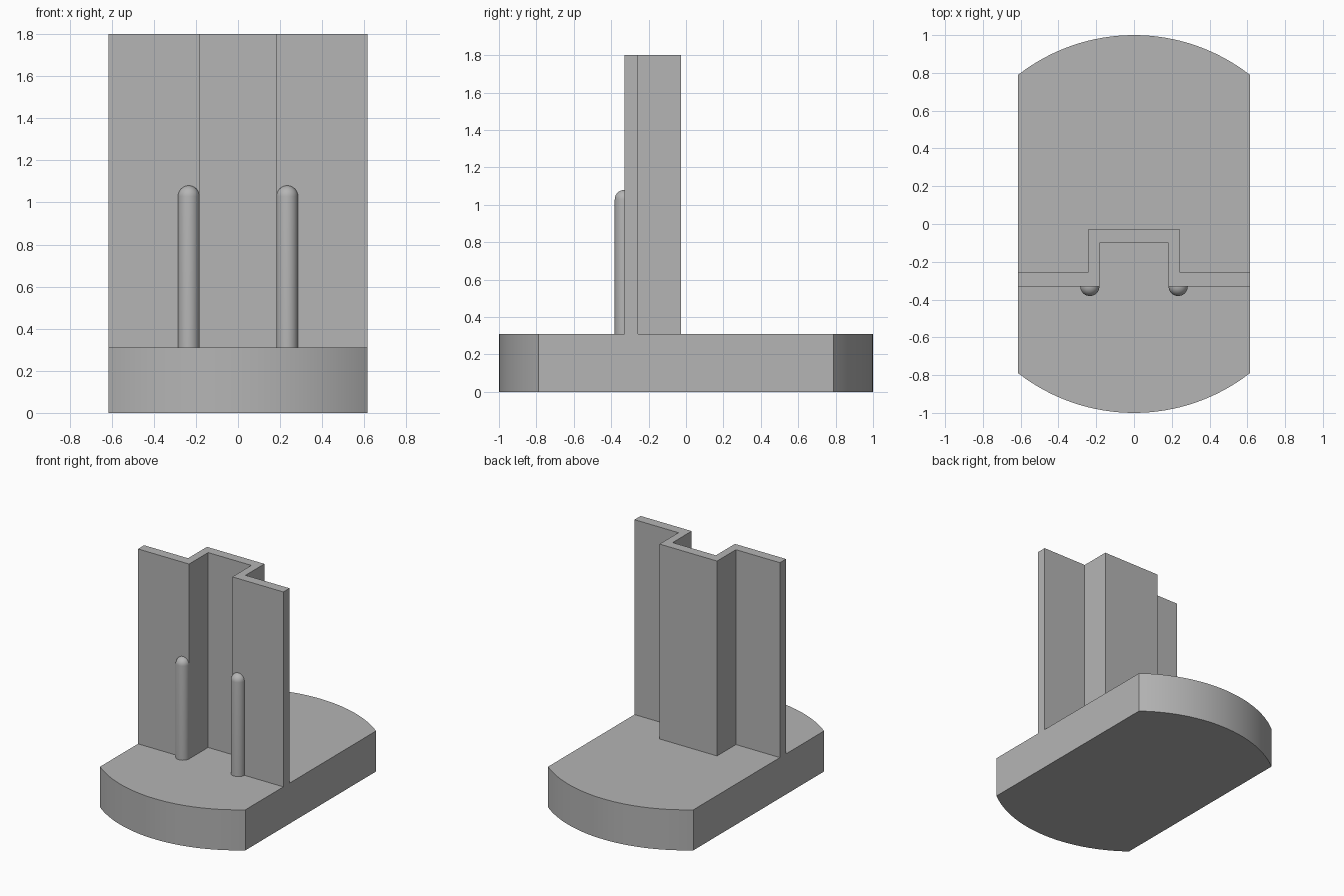
import bpy
import bmesh
import math

cube = bpy.data.objects.get("Cube")
if cube:
    bpy.data.objects.remove(cube, do_unlink=True)

GREY = (0.46, 0.46, 0.46, 1.0)
HALF_WIDTH = 0.615
BASE_TOP = 0.31
WALL_TOP = 1.8
WALL_FRONT = -0.33

grey = bpy.data.materials.new("plain grey")
grey.use_nodes = True
grey.diffuse_color = GREY
grey.node_tree.nodes["Principled BSDF"].inputs["Base Color"].default_value = GREY


def add_object(name, bm, smooth_angle=None):
    bmesh.ops.recalc_face_normals(bm, faces=bm.faces)
    mesh = bpy.data.meshes.new(name)
    bm.to_mesh(mesh)
    bm.free()
    mesh.materials.append(grey)
    obj = bpy.data.objects.new(name, mesh)
    bpy.context.collection.objects.link(obj)
    if smooth_angle:
        bpy.ops.object.select_all(action="DESELECT")
        obj.select_set(True)
        bpy.context.view_layer.objects.active = obj
        bpy.ops.object.shade_smooth_by_angle(angle=math.radians(smooth_angle))
    return obj


def prism(name, outline, bottom, top, smooth_angle=None):
    bm = bmesh.new()
    face = bm.faces.new([bm.verts.new((x, y, bottom)) for x, y in outline])
    side = bmesh.ops.extrude_face_region(bm, geom=[face], use_keep_orig=True)
    moved = [v for v in side["geom"] if isinstance(v, bmesh.types.BMVert)]
    bmesh.ops.translate(bm, verts=moved, vec=(0, 0, top - bottom))
    return add_object(name, bm, smooth_angle)


# Base: unit disc with its two sides cut off straight
STEPS = 32
edge_angle = math.acos(HALF_WIDTH)
sweep = math.pi - 2 * edge_angle
back_arc = [(math.cos(edge_angle + sweep * i / STEPS),
             math.sin(edge_angle + sweep * i / STEPS)) for i in range(STEPS + 1)]
front_arc = [(-x, -y) for x, y in back_arc]
prism("base", back_arc + front_arc, 0, BASE_TOP, 30)

# Upright wall: folded sheet with a channel in the middle
right_half = [(-HALF_WIDTH, WALL_FRONT), (-0.183, WALL_FRONT), (-0.183, -0.1)]
right_back = [(-0.243, -0.028), (-0.243, -0.256), (-HALF_WIDTH, -0.256)]


def mirrored(points):
    return [(-x, y) for x, y in reversed(points)]


prism("channel_wall", right_half + mirrored(right_half)
      + mirrored(right_back) + right_back, BASE_TOP, WALL_TOP)

# Round-topped pins, half sunk into the front of the wall
PIN_RADIUS = 0.051
PIN_TOP = 1.08
for name, side in (("right_pin", -1), ("left_pin", 1)):
    bm = bmesh.new()
    bmesh.ops.create_uvsphere(bm, u_segments=32, v_segments=16, radius=PIN_RADIUS)
    low = [v for v in bm.verts if v.co.z < -0.0001]
    bmesh.ops.delete(bm, geom=low, context="VERTS")
    rim = [e for e in bm.edges if e.is_boundary]
    shaft = bmesh.ops.extrude_edge_only(bm, edges=rim)["geom"]
    dome_height = PIN_TOP - PIN_RADIUS
    bmesh.ops.translate(bm, vec=(0, 0, BASE_TOP - dome_height),
                        verts=[v for v in shaft if isinstance(v, bmesh.types.BMVert)])
    bmesh.ops.holes_fill(bm, edges=[e for e in bm.edges if e.is_boundary])
    bmesh.ops.translate(bm, verts=bm.verts, vec=(side * 0.234, WALL_FRONT, dome_height))
    add_object(name, bm, 30)
